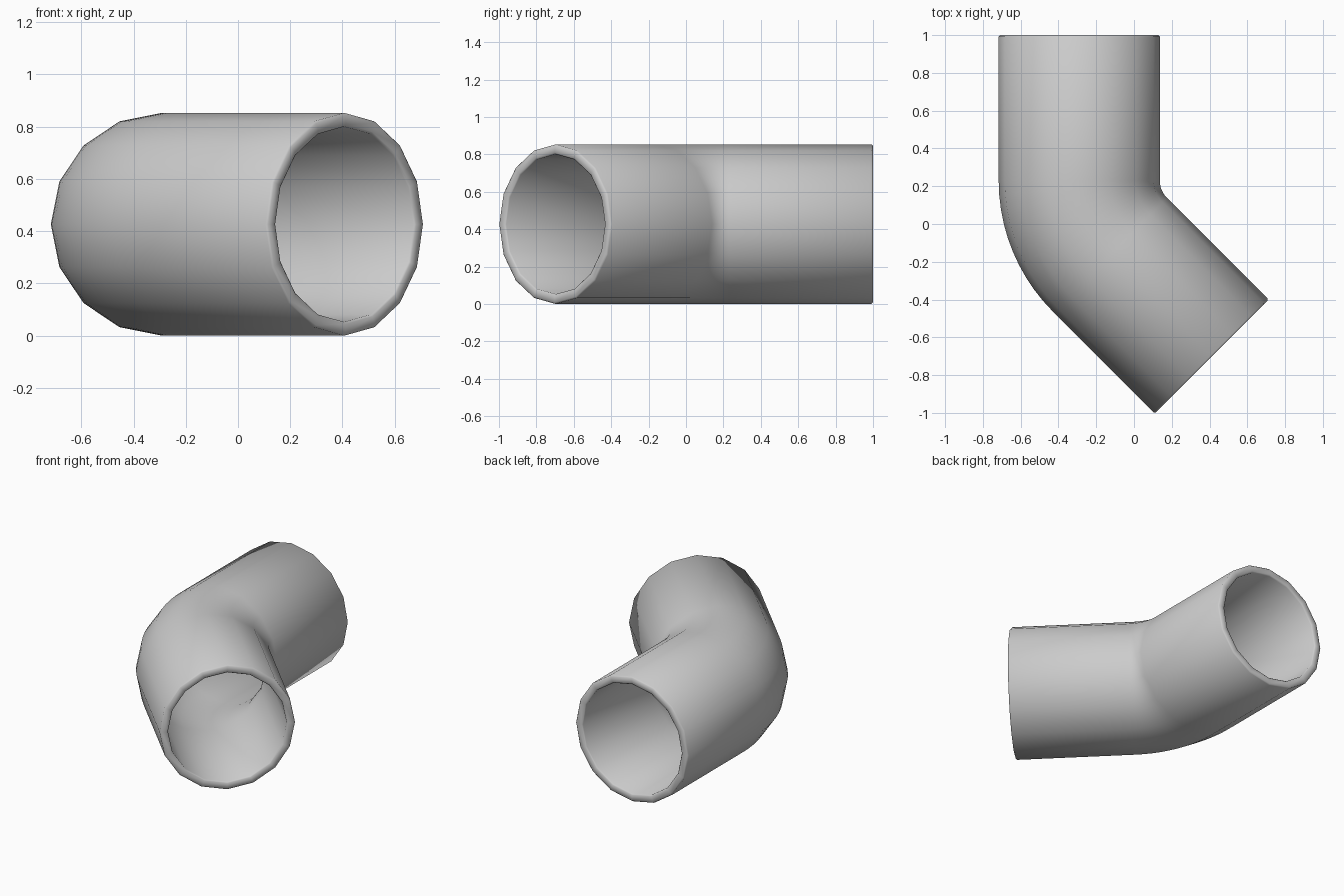
import bpy, bmesh
from math import sin, cos, pi, radians, tan
from mathutils import Vector

if "Cube" in bpy.data.objects:
    bpy.data.objects.remove(bpy.data.objects["Cube"])

SIDES, RO, RI, ZC = 16, 0.4265, 0.374, 0.4265
BEND_R, STEPS, BEV = 0.555, 10, 0.008
CX, CY = -0.29, 0.0

# Centreline: straight leg along y, 45 degree arc, straight diagonal leg
start_y = CY + BEND_R * tan(radians(22.5))
arc_c = Vector((CX + BEND_R, start_y, ZC))
diag = Vector((1, -1, 0)).normalized()
end = Vector((0.412, -0.702, ZC))
begin = Vector((CX, 1.0, ZC))
arc = []
for i in range(STEPS + 1):
    a = radians(45) * i / STEPS
    side = Vector((cos(a), sin(a), 0))
    arc.append((arc_c - side * BEND_R, side))
s0, s1 = arc[0][1], arc[-1][1]
back = Vector((0, -1, 0))

# Outer wall, rim with small chamfers, inner wall back to the first rim
rings = [(begin + back * BEV, s0, RO)]
rings += [(p, s, RO) for p, s in arc]
rings += [(end - diag * BEV, s1, RO), (end, s1, RO - BEV),
          (end, s1, RI + BEV), (end - diag * BEV, s1, RI)]
rings += [(p, s, RI) for p, s in reversed(arc)]
rings += [(begin + back * BEV, s0, RI), (begin, s0, RI + BEV),
          (begin, s0, RO - BEV)]

bm = bmesh.new()
loops = []
for p, side, r in rings:
    loops.append([bm.verts.new(p + side * (r * cos(2 * pi * k / SIDES))
                               + Vector((0, 0, r * sin(2 * pi * k / SIDES))))
                  for k in range(SIDES)])
for i, a in enumerate(loops):
    b = loops[(i + 1) % len(loops)]
    for k in range(SIDES):
        n = (k + 1) % SIDES
        bm.faces.new((a[k], a[n], b[n], b[k])).smooth = True
bmesh.ops.recalc_face_normals(bm, faces=bm.faces)

mesh = bpy.data.meshes.new("pipe_elbow")
bm.to_mesh(mesh)
bm.free()
pipe = bpy.data.objects.new("pipe_elbow", mesh)
bpy.context.collection.objects.link(pipe)
